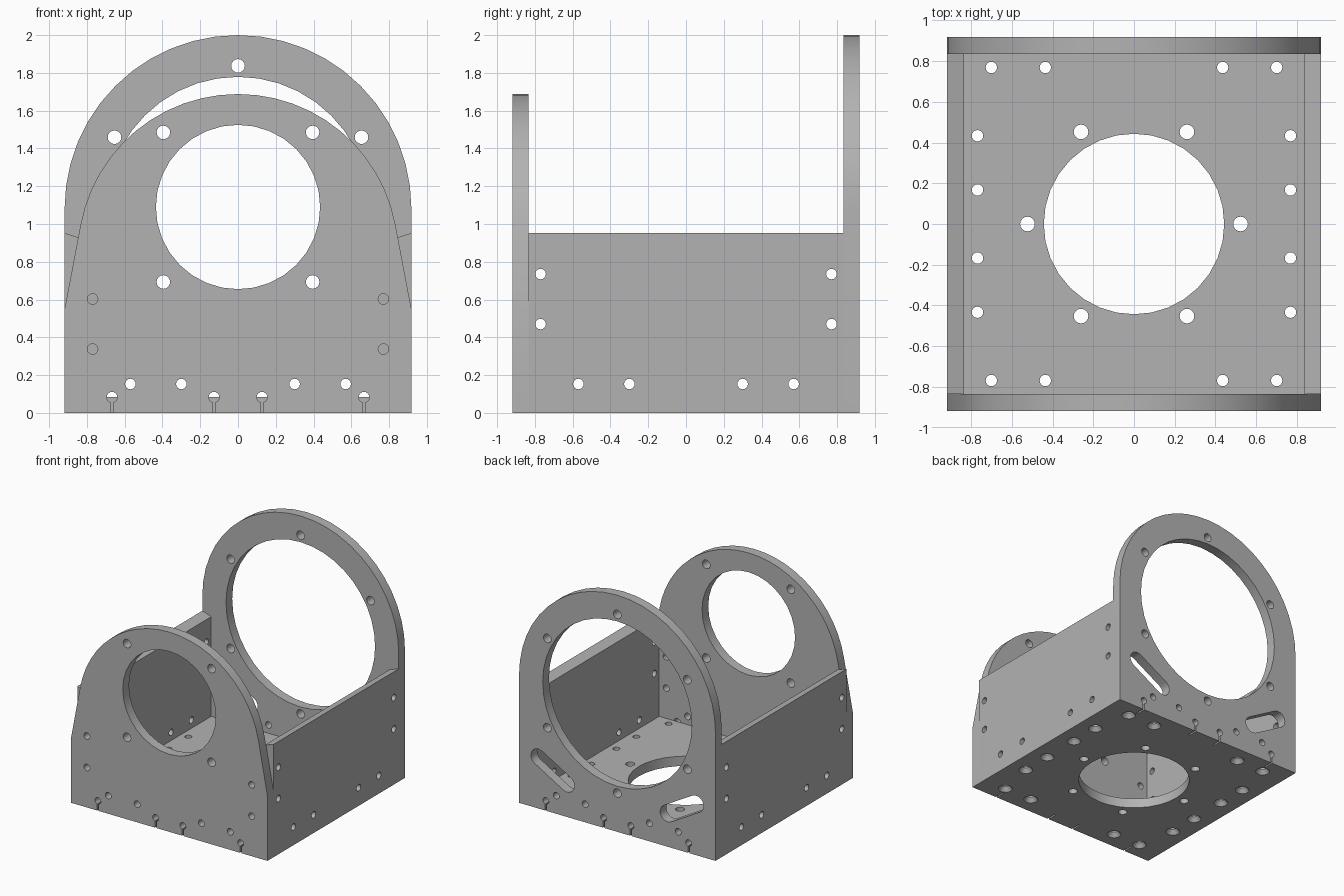
import bpy, bmesh
from math import sin, cos, pi, radians, atan2
from mathutils import Matrix, Vector

cube = bpy.data.objects.get("Cube")
if cube:
    bpy.data.objects.remove(cube, do_unlink=True)

W, T = 0.918, 0.083          # half width, plate thickness
IN = W - T                   # inner face of the walls
BOLT, SCREW = 0.036, 0.028   # hole radii

grey = bpy.data.materials.new("plain_grey")
grey.use_nodes = True
grey.diffuse_color = (0.45, 0.45, 0.45, 1)
grey.node_tree.nodes["Principled BSDF"].inputs["Base Color"].default_value = (0.45, 0.45, 0.45, 1)


def arc(x, y, r, a0, a1, n):
    """Points along an arc, angles in degrees."""
    angles = [radians(a0 + (a1 - a0) * i / n) for i in range(n + 1)]
    return [(x + r * cos(a), y + r * sin(a)) for a in angles]


def hole(x, y, r, n=16):
    return arc(x, y, r, 0, 360, n)[:-1]


def both(points, r):
    """Holes at each point and at its mirror image."""
    return [hole(s * x, y, r) for x, y in points for s in (-1, 1)]


def slot(p, q, r):
    """Rounded slot running between two points."""
    a = atan2(q[1] - p[1], q[0] - p[0]) * 180 / pi
    return arc(*q, r, a - 90, a + 90, 8) + arc(*p, r, a + 90, a + 270, 8)


def notched_bottom():
    """Bottom edge from left to right, with keyhole notches."""
    pts = [(-W, 0)]
    for x in (-0.667, -0.127, 0.127, 0.667):
        pts += [(x - 0.007, 0)] + arc(x, T, SCREW, 255, -75, 16) + [(x + 0.007, 0)]
    return pts + [(W, 0)]


def plate(name, loops, matrix):
    """Flat plate from an outline and its holes, placed by a matrix."""
    curve = bpy.data.curves.new(name, "CURVE")
    curve.dimensions, curve.fill_mode, curve.extrude = "2D", "BOTH", T / 2
    for loop in loops:
        spline = curve.splines.new("POLY")
        spline.points.add(len(loop) - 1)
        spline.use_cyclic_u = True
        for point, (x, y) in zip(spline.points, loop):
            point.co = (x, y, 0, 1)
    temp = bpy.data.objects.new(name + "_outline", curve)
    bpy.context.collection.objects.link(temp)
    deps = bpy.context.evaluated_depsgraph_get()
    mesh = bpy.data.meshes.new_from_object(temp.evaluated_get(deps))
    bpy.data.objects.remove(temp, do_unlink=True)
    mesh.transform(matrix)
    bm = bmesh.new()
    bm.from_mesh(mesh)
    bmesh.ops.remove_doubles(bm, verts=bm.verts, dist=0.0002)
    bmesh.ops.recalc_face_normals(bm, faces=bm.faces)
    bm.to_mesh(mesh)
    bm.free()
    mesh.materials.clear()
    mesh.materials.append(grey)
    mesh.name = name
    obj = bpy.data.objects.new(name, mesh)
    bpy.context.collection.objects.link(obj)
    return obj


upright = Matrix.Rotation(pi / 2, 4, "X")
sideways = Matrix.Rotation(pi / 2, 4, "Z") @ upright
mid = W - T / 2
low_screws = [(0.57, 0.153), (0.3, 0.153)]

# Front plate: shoulders taper into a round top
front_plate = plate(
    "front_plate",
    [notched_bottom() + [(W, 0.55)] + arc(0, 0.84, 0.848, 10.3, 169.7, 24) + [(-W, 0.55)],
     hole(0, 1.09, 0.435, 32)]
    + both([(0.395, 1.485), (0.395, 0.693)], BOLT)
    + both([(0.77, 0.603), (0.77, 0.338)] + low_screws, SCREW),
    Matrix.Translation((0, -mid, 0)) @ upright)

# Back plate: tall ring with six bolts and two slanted slots
ring_z = 2 - W
bolts = [hole(0.755 * cos(a), ring_z + 0.755 * sin(a), BOLT)
         for a in (radians(30 + 60 * i) for i in range(6))]
slots = [slot((s * 0.47, 0.28), (s * 0.737, 0.433), 0.07) for s in (-1, 1)]
back_plate = plate(
    "back_plate",
    [notched_bottom() + arc(0, ring_z, W, 0, 180, 24), hole(0, ring_z, 0.697, 40)]
    + bolts + slots + both(low_screws, SCREW),
    Matrix.Translation((0, mid, 0)) @ upright)

# Side plates: top edge slopes down to the inside
parts = [front_plate, back_plate]
for side, name in ((1, "left_side_plate"), (-1, "right_side_plate")):
    obj = plate(
        name,
        [[(-IN, 0), (IN, 0), (IN, 0.953), (-IN, 0.953)]]
        + both([(0.77, 0.735), (0.77, 0.47)] + low_screws, SCREW),
        Matrix.Translation((side * mid, 0, 0)) @ sideways)
    for v in obj.data.vertices:
        if v.co.z > 0.94 and abs(v.co.x) < mid:
            v.co.z -= 0.028
    parts.append(obj)

# Base plate with central opening
rim = [(sx * x, sy * y) for sx in (-1, 1) for sy in (-1, 1)
       for x, y in ((0.7, 0.768), (0.435, 0.768), (0.768, 0.433), (0.768, 0.167))]
base_plate = plate(
    "base_plate",
    [[(-IN, -IN), (IN, -IN), (IN, IN), (-IN, IN)], hole(0, 0, 0.443, 32)]
    + [hole(x, y, SCREW) for x, y in rim]
    + both([(0.26, 0.452), (0.26, -0.452)], BOLT)
    + both([(0.523, 0)], BOLT),
    Matrix.Translation((0, 0, T / 2)))
parts.append(base_plate)

# Countersinks under the rim holes
bm = bmesh.new()
for x, y in rim:
    bmesh.ops.create_cone(bm, cap_ends=True, segments=16, radius1=0.062, radius2=0.022,
                          depth=0.05, matrix=Matrix.Translation((x, y, 0.018)))
cutter_mesh = bpy.data.meshes.new("countersink_cutter")
bm.to_mesh(cutter_mesh)
bm.free()
cutter = bpy.data.objects.new("countersink_cutter", cutter_mesh)
bpy.context.collection.objects.link(cutter)
cutter.hide_render = True
cut = base_plate.modifiers.new("countersinks", "BOOLEAN")
cut.operation, cut.solver, cut.object = "DIFFERENCE", "EXACT", cutter
deps = bpy.context.evaluated_depsgraph_get()
base_plate.data = bpy.data.meshes.new_from_object(base_plate.evaluated_get(deps))
base_plate.modifiers.clear()
bpy.data.objects.remove(cutter, do_unlink=True)

# Smooth round edges, crisp corners
bpy.ops.object.select_all(action="DESELECT")
for obj in parts:
    obj.select_set(True)
bpy.context.view_layer.objects.active = front_plate
bpy.ops.object.shade_smooth_by_angle(angle=radians(30))
